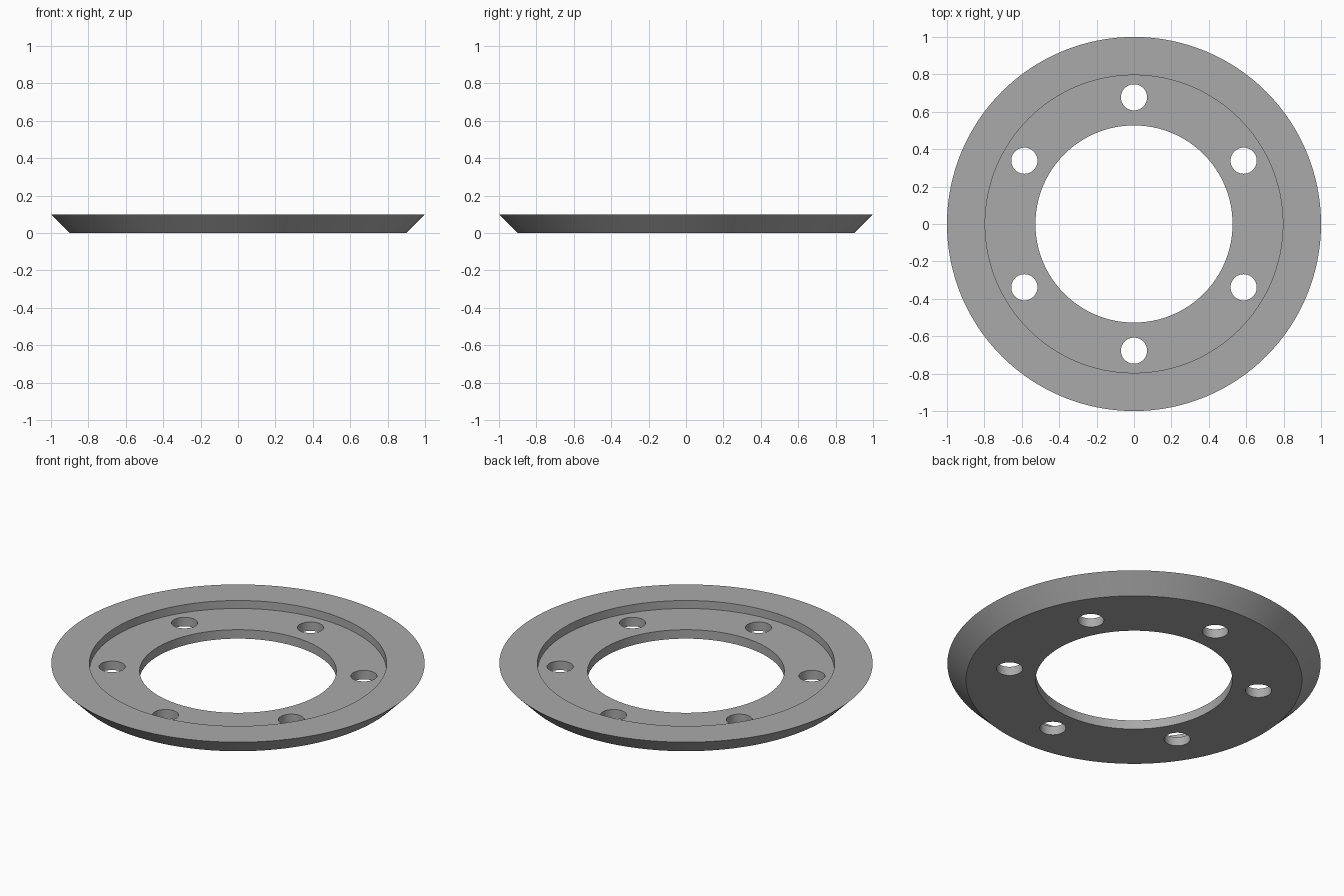
import bpy
import bmesh
from math import cos, sin, pi, radians

SEGMENTS = 128
HOLE_COUNT = 6

cube = bpy.data.objects.get("Cube")
if cube:
    bpy.data.objects.remove(cube, do_unlink=True)

# Single grey material
grey = bpy.data.materials.new("plain_grey")
grey.use_nodes = True
color = (0.4, 0.4, 0.4, 1.0)
grey.diffuse_color = color
grey.node_tree.nodes["Principled BSDF"].inputs["Base Color"].default_value = color


def add_object(name, bm):
    bmesh.ops.recalc_face_normals(bm, faces=bm.faces)
    mesh = bpy.data.meshes.new(name)
    bm.to_mesh(mesh)
    bm.free()
    mesh.materials.append(grey)
    obj = bpy.data.objects.new(name, mesh)
    bpy.context.collection.objects.link(obj)
    return obj


def revolve(name, profile):
    """Sweep a closed (radius, height) profile around z."""
    bm = bmesh.new()
    rings = []
    for i in range(SEGMENTS):
        a = 2 * pi * i / SEGMENTS
        rings.append([bm.verts.new((r * cos(a), r * sin(a), z)) for r, z in profile])
    n = len(profile)
    for i, ring in enumerate(rings):
        after = rings[(i + 1) % SEGMENTS]
        for j in range(n):
            k = (j + 1) % n
            bm.faces.new((ring[j], after[j], after[k], ring[k]))
    return add_object(name, bm)


# Flange ring: bevelled outside, recessed floor, open centre
flange = revolve("flange_ring", [
    (0.527, 0), (0.9, 0), (1, 0.1), (0.796, 0.1), (0.796, 0.053), (0.527, 0.053)])

# Bolt hole cutters, evenly spaced around the recessed floor
bm = bmesh.new()
for i in range(HOLE_COUNT):
    a = pi / 2 + 2 * pi * i / HOLE_COUNT
    made = bmesh.ops.create_cone(bm, cap_ends=True, segments=48,
                                 radius1=0.07, radius2=0.07, depth=0.4)
    bmesh.ops.translate(bm, verts=made["verts"],
                        vec=(0.677 * cos(a), 0.677 * sin(a), 0.03))
cutter = add_object("bolt_hole_cutter", bm)

# Cut the holes and apply
bpy.context.view_layer.objects.active = flange
flange.select_set(True)
cut = flange.modifiers.new("bolt_holes", "BOOLEAN")
cut.operation = "DIFFERENCE"
cut.solver = "EXACT"
cut.object = cutter
bpy.ops.object.modifier_apply(modifier=cut.name)
bpy.data.objects.remove(cutter, do_unlink=True)

# Smooth walls with crisp edges
bpy.ops.object.select_all(action="DESELECT")
flange.select_set(True)
bpy.ops.object.shade_smooth_by_angle(angle=radians(30))
